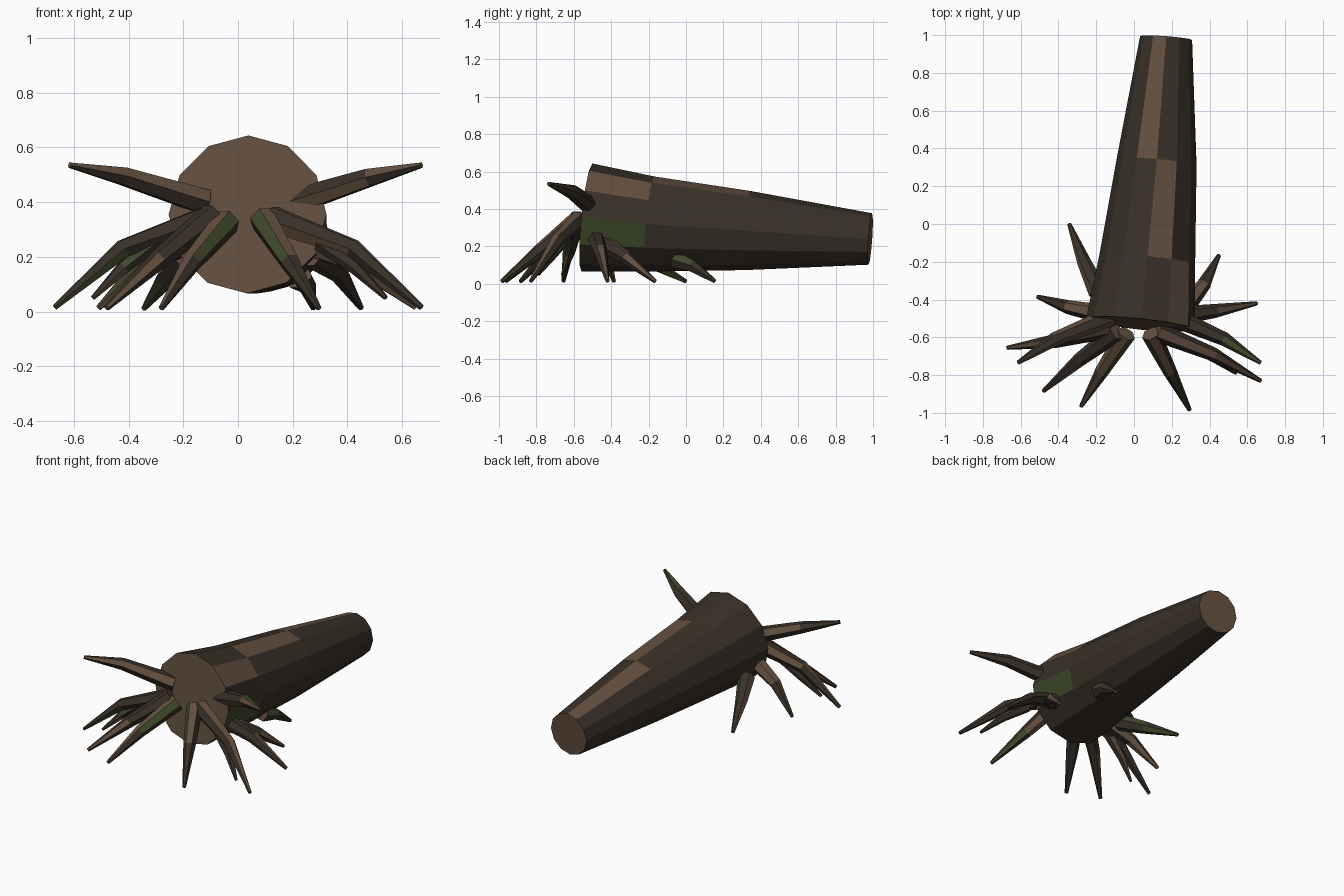
import bpy, bmesh, math, random
from mathutils import Vector

if "Cube" in bpy.data.objects:
    bpy.data.objects.remove(bpy.data.objects["Cube"])

random.seed(4)


def material(name, color):
    m = bpy.data.materials.new(name)
    m.diffuse_color = (*color, 1)
    m.use_nodes = True
    m.node_tree.nodes["Principled BSDF"].inputs["Base Color"].default_value = m.diffuse_color
    return m


MATS = [material("dark_bark", (0.040, 0.030, 0.021)),
        material("light_wood", (0.125, 0.079, 0.049)),
        material("moss", (0.050, 0.066, 0.023))]
DARK, WOOD, MOSS = range(3)


def tube(name, points, radii, sides, pick):
    """Faceted tapered tube; pick(segment, side) gives a material, ends are wood."""
    pts = [Vector(p) for p in points]
    bm = bmesh.new()
    rings = []
    for i, p in enumerate(pts):
        axis = (pts[min(i + 1, len(pts) - 1)] - pts[max(i - 1, 0)]).normalized()
        u = axis.cross(Vector((0, 0, 1))).normalized()
        v = u.cross(axis)
        rings.append([bm.verts.new(p + radii[i] * (u * math.cos(a) + v * math.sin(a)))
                      for a in (2 * math.pi * k / sides for k in range(sides))])
    for s in range(len(rings) - 1):
        for k in range(sides):
            n = (k + 1) % sides
            f = bm.faces.new((rings[s][k], rings[s][n], rings[s + 1][n], rings[s + 1][k]))
            f.material_index = pick(s, k)
    for ring in (rings[0], rings[-1]):
        bm.faces.new(ring).material_index = WOOD
    bmesh.ops.recalc_face_normals(bm, faces=bm.faces)
    mesh = bpy.data.meshes.new(name)
    bm.to_mesh(mesh)
    bm.free()
    for m in MATS:
        mesh.materials.append(m)
    ob = bpy.data.objects.new(name, mesh)
    bpy.context.collection.objects.link(ob)
    return ob


# Fallen trunk with a spiral of bare wood panels and one mossy panel
panels = {(0, 1): WOOD, (1, 2): WOOD, (2, 3): WOOD, (0, 11): MOSS}
tube("trunk",
     [(0.035, -0.53, 0.355), (0.07, -0.19, 0.32), (0.12, 0.33, 0.285), (0.17, 0.985, 0.24)],
     [0.29, 0.255, 0.212, 0.138], 12, lambda s, k: panels.get((s, k), DARK))


# Bent roots: base, bend, tip
def root_color(s, k):
    r = random.random()
    return WOOD if r < 0.2 else MOSS if r < 0.27 else DARK


roots = {
    "front_root_right": [(0.09, -0.58, 0.34), (0.19, -0.78, 0.18), (0.295, -0.985, 0.013)],
    "front_root_left": [(-0.04, -0.58, 0.33), (-0.17, -0.78, 0.18), (-0.28, -0.965, 0.013)],
    "diagonal_root_right": [(0.12, -0.57, 0.34), (0.42, -0.69, 0.23), (0.67, -0.83, 0.015)],
    "diagonal_root_left": [(-0.09, -0.57, 0.35), (-0.29, -0.72, 0.19), (-0.48, -0.885, 0.013)],
    "wide_root_left": [(-0.11, -0.55, 0.34), (-0.42, -0.62, 0.23), (-0.67, -0.655, 0.015)],
    "raised_root_right": [(0.20, -0.49, 0.40), (0.48, -0.61, 0.49), (0.67, -0.735, 0.535)],
    "raised_root_left": [(-0.12, -0.49, 0.40), (-0.42, -0.61, 0.495), (-0.615, -0.735, 0.535)],
    "side_root_right": [(0.20, -0.49, 0.27), (0.43, -0.46, 0.18), (0.65, -0.42, 0.015)],
    "side_root_left": [(-0.15, -0.48, 0.27), (-0.35, -0.44, 0.17), (-0.51, -0.385, 0.013)],
    "rear_root_right": [(0.27, -0.44, 0.21), (0.37, -0.32, 0.14), (0.45, -0.165, 0.013)],
    "rear_root_left": [(-0.19, -0.36, 0.20), (-0.265, -0.20, 0.12), (-0.343, 0.0, 0.013)],
    "under_root": [(0.22, -0.06, 0.13), (0.25, 0.03, 0.10), (0.275, 0.155, 0.013)],
}
for name, path in roots.items():
    tube(name, path, [0.052, 0.037, 0.011], 6, root_color)

# Small offshoots beneath the longest roots
offshoots = {
    "offshoot_right": [(0.30, -0.64, 0.25), (0.43, -0.71, 0.16), (0.54, -0.79, 0.05)],
    "offshoot_left": [(-0.28, -0.59, 0.27), (-0.42, -0.62, 0.16), (-0.53, -0.66, 0.05)],
}
for name, path in offshoots.items():
    tube(name, path, [0.032, 0.026, 0.009], 6, root_color)
